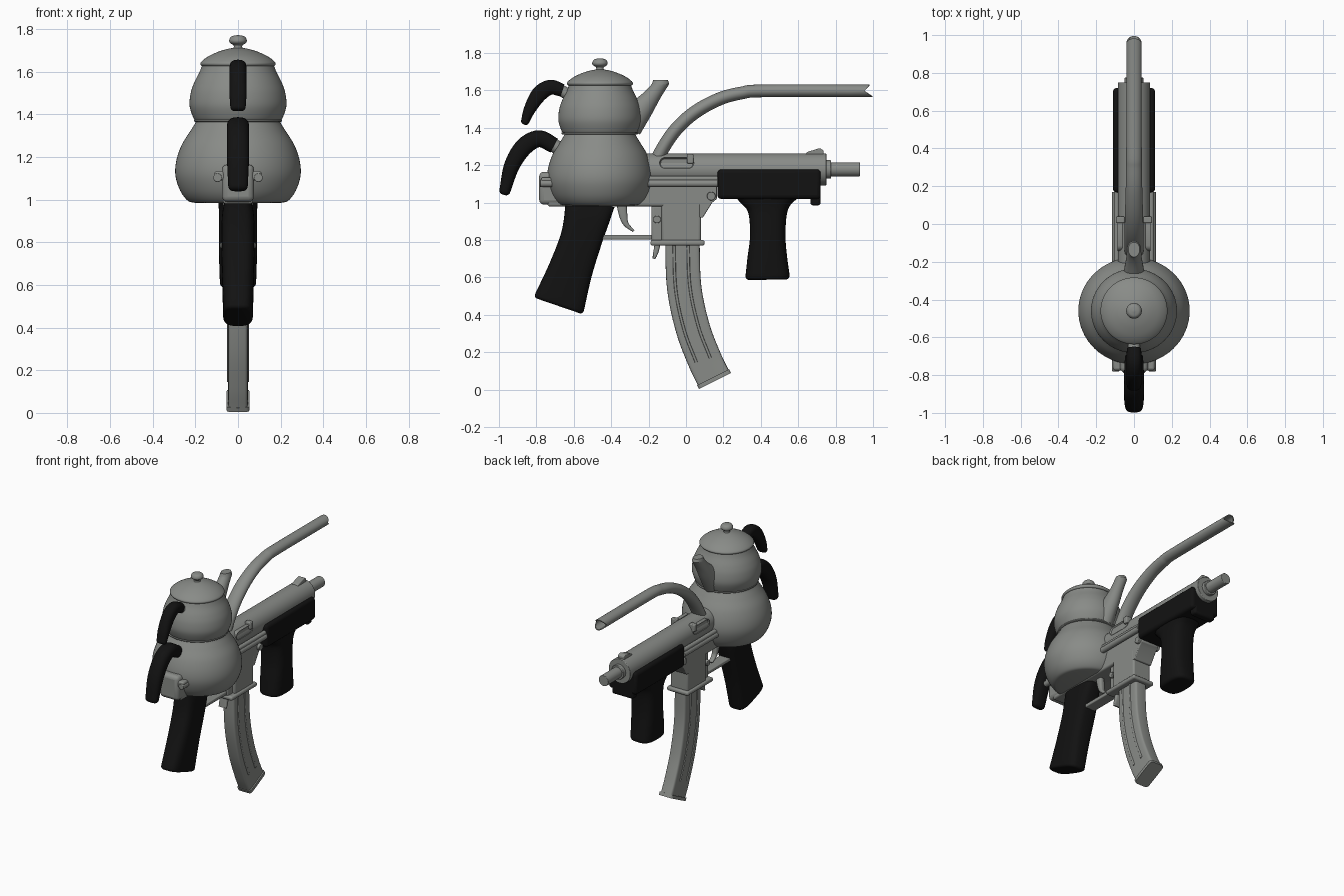
import bpy, bmesh, math
from mathutils import Vector, Matrix

if "Cube" in bpy.data.objects:
    bpy.data.objects.remove(bpy.data.objects["Cube"])

def material(name, color):
    m = bpy.data.materials.new(name)
    m.use_nodes = True
    m.diffuse_color = color
    m.node_tree.nodes["Principled BSDF"].inputs["Base Color"].default_value = color
    return m

STEEL = material("grey steel", (0.25, 0.26, 0.245, 1))
BLACK = material("black grip", (0.006, 0.006, 0.006, 1))

def finish(name, bm, mat=STEEL, bevel=0):
    bmesh.ops.recalc_face_normals(bm, faces=bm.faces)
    mesh = bpy.data.meshes.new(name)
    bm.to_mesh(mesh)
    bm.free()
    mesh.materials.append(mat)
    ob = bpy.data.objects.new(name, mesh)
    bpy.context.collection.objects.link(ob)
    if bevel:
        mod = ob.modifiers.new("Bevel", 'BEVEL')
        mod.width, mod.segments = bevel, 3
    bpy.ops.object.select_all(action='DESELECT')
    ob.select_set(True)
    bpy.context.view_layer.objects.active = ob
    bpy.ops.object.shade_smooth_by_angle(angle=math.radians(35))

def bridge(rings):
    """Closed skin over a list of rings of points."""
    bm = bmesh.new()
    loops = [[bm.verts.new(p) for p in ring] for ring in rings]
    for a, b in zip(loops, loops[1:]):
        for i in range(len(a)):
            bm.faces.new((a[i - 1], a[i], b[i], b[i - 1]))
    bm.faces.new(loops[0])
    bm.faces.new(loops[-1])
    return bm

def smooth_path(pts, steps=6):
    pts = [Vector(p) for p in pts]
    ext = [2 * pts[0] - pts[1]] + pts + [2 * pts[-1] - pts[-2]]
    out = []
    for a, b, c, d in zip(ext, ext[1:], ext[2:], ext[3:]):
        for t in [k / steps for k in range(steps)]:
            bend = (2 * a - 5 * b + 4 * c - d) * t * t + (3 * b - a - 3 * c + d) * t ** 3
            out.append((2 * b + (c - a) * t + bend) * 0.5)
    return out + [pts[-1]]

def sweep_rings(pts, power=2, rounding=0):
    """Superellipse rings along (y, z, half width, half depth)."""
    path = smooth_path(pts)
    rows = []
    for i, p in enumerate(path):
        t = path[min(i + 1, len(path) - 1)] - path[max(i - 1, 0)]
        rows.append((Vector(p[:2]), Vector(t[:2]).normalized(), p[2], p[3]))
    if rounding:
        c, t, w, d = rows[-1]
        for a in [k * math.pi / 10 for k in range(1, 6)]:
            s = rounding * (1 - math.cos(a)) * 0.95
            rows.append((c + t * rounding * math.sin(a), t, w - s, d - s))
    rings = []
    for c, t, w, d in rows:
        ring = []
        for a in [math.pi * k / 16 for k in range(32)]:
            u, v = [math.copysign(abs(f) ** (2 / power), f) for f in (math.cos(a), math.sin(a))]
            ring.append(Vector((u * w, c.x - t.y * v * d, c.y + t.x * v * d)))
        rings.append(ring)
    return rings

def sweep(name, pts, mat=STEEL, power=2, rounding=0):
    finish(name, bridge(sweep_rings(pts, power, rounding)), mat)

def lathe(name, profile, depth=1.0):
    """Turned (radius, z) profile around the pot axis."""
    turn = [math.pi * k / 32 for k in range(64)]
    finish(name, bridge([[(r * math.cos(a), -0.46 + depth * r * math.sin(a), z) for a in turn]
                         for r, z in smooth_path(profile)]))

def box(name, x, y, z, mat=STEEL, bevel=0.012):
    """Box from (low, high) ranges."""
    bm = bmesh.new()
    bmesh.ops.create_cube(bm, size=1)
    for v in bm.verts:
        v.co = [sum(r) / 2 + c * (r[1] - r[0]) for c, r in zip(v.co, (x, y, z))]
    finish(name, bm, mat, bevel)

def rod(name, start, end, r):
    a, b = Vector(start), Vector(end)
    bm = bmesh.new()
    m = Matrix.Translation((a + b) / 2) @ (b - a).to_track_quat('Z', 'Y').to_matrix().to_4x4()
    bmesh.ops.create_cone(bm, cap_ends=True, segments=32, radius1=r, radius2=r,
                          depth=(b - a).length, matrix=m)
    finish(name, bm, bevel=0.004)

def plate(name, outline, half):
    """Side outline (y, z) extruded across x."""
    finish(name, bridge([[(x, y, z) for y, z in outline] for x in (-half, half)]), bevel=0.005)

# Stacked pots, lid and knob
lathe("lower_pot", [(0.2, 0.985), (0.235, 0.995), (0.27, 1.04), (0.293, 1.11), (0.29, 1.18),
                    (0.265, 1.255), (0.225, 1.32), (0.2, 1.36), (0.197, 1.375)], 0.96)
lathe("upper_pot", [(0.195, 1.365), (0.21, 1.385), (0.227, 1.44), (0.222, 1.5),
                    (0.205, 1.55), (0.18, 1.6), (0.165, 1.64)], 0.98)
lathe("pot_seam", [(0.19, 1.364), (0.205, 1.367), (0.205, 1.375), (0.19, 1.378)])
lathe("lid", [(0.16, 1.625), (0.174, 1.63), (0.174, 1.645), (0.14, 1.672), (0.09, 1.695),
              (0.045, 1.708), (0.02, 1.712)])
lathe("lid_knob", [(0.025, 1.7), (0.02, 1.722), (0.038, 1.736), (0.041, 1.75), (0.03, 1.766), (0.005, 1.772)])

# Spout, cut level at the tip
bm = bridge(sweep_rings([(-0.31, 1.42, 0.065, 0.085), (-0.23, 1.51, 0.05, 0.06),
                         (-0.17, 1.585, 0.04, 0.042), (-0.11, 1.67, 0.036, 0.036)]))
cut = bmesh.ops.bisect_plane(bm, geom=bm.verts[:] + bm.edges[:] + bm.faces[:],
                             plane_co=(0, 0, 1.635), plane_no=(0, 0, 1), clear_outer=True)
rim = [e for e in cut["geom_cut"] if isinstance(e, bmesh.types.BMEdge)]
lip = bmesh.ops.contextual_create(bm, geom=rim)["faces"]
bmesh.ops.inset_region(bm, faces=lip, thickness=0.007, depth=-0.02)
finish("spout", bm)

# Pot handles and their sockets
sweep("upper_handle", [(-0.66, 1.6, 0.038, 0.034), (-0.725, 1.617, 0.04, 0.04), (-0.785, 1.58, 0.04, 0.042),
                       (-0.835, 1.5, 0.04, 0.032), (-0.86, 1.435, 0.036, 0.022)], BLACK, 2.5, 0.018)
sweep("lower_handle", [(-0.705, 1.305, 0.048, 0.042), (-0.785, 1.342, 0.052, 0.045), (-0.865, 1.3, 0.052, 0.048),
                       (-0.93, 1.2, 0.052, 0.042), (-0.968, 1.065, 0.046, 0.03)], BLACK, 2.5, 0.024)
rod("upper_socket", (0, -0.6, 1.56), (0, -0.68, 1.608), 0.031)
rod("lower_socket", (0, -0.62, 1.255), (0, -0.73, 1.32), 0.037)

# Curved open pipe with a notched end
rings = sweep_rings([(-0.18, 1.16, 0.045, 0.036), (-0.135, 1.27, 0.05, 0.036), (-0.055, 1.39, 0.05, 0.036),
                     (0.05, 1.485, 0.048, 0.036), (0.18, 1.555, 0.044, 0.035), (0.3, 1.587, 0.042, 0.034),
                     (0.42, 1.598, 0.041, 0.034), (0.98, 1.598, 0.041, 0.034)])
for p in rings[-1]:
    p.y = 0.955 + 0.8 * abs(p.z - 1.598) + 0.4 * max(0, 1.598 - p.z)
end = rings[-1]
for back in (0, 0.15):
    rings.append([Vector((p.x * 0.82, p.y - back, 1.598 + (p.z - 1.598) * 0.82)) for p in end])
finish("curved_pipe", bridge(rings))

# Receiver tube, barrel and front sight
for name, y0, y1, r in (("receiver_tube", -0.4, 0.75, 0.086), ("barrel_collar", 0.74, 0.775, 0.05),
                        ("barrel", 0.74, 0.93, 0.038)):
    rod(name, (0, y0, 1.178), (0, y1, 1.178), r)
plate("front_sight", [(0.63, 1.25), (0.645, 1.27), (0.715, 1.292), (0.735, 1.28), (0.735, 1.25)], 0.025)

# Lower receiver, magazine well and rear cap
box("lower_receiver", (-0.07, 0.07), (-0.74, 0.13), (0.98, 1.13))
box("rear_cap", (-0.075, 0.075), (-0.785, -0.62), (0.99, 1.165), bevel=0.025)
box("magazine_well", (-0.07, 0.07), (-0.13, 0.08), (0.78, 1.1))
box("well_lug", (-0.05, 0.05), (-0.185, -0.12), (0.79, 0.985))
box("well_collar", (-0.085, 0.085), (-0.19, 0.1), (0.77, 0.8))
box("guard_bar", (-0.04, 0.04), (-0.45, -0.17), (0.803, 0.828), bevel=0.006)
plate("front_bracket", [(0.07, 1.1), (0.165, 1.1), (0.165, 1.02), (0.14, 1), (0.09, 0.92), (0.07, 0.92)], 0.07)
rod("bracket_pin", (-0.09, 0.135, 1.035), (0.09, 0.135, 1.035), 0.023)
rod("lug_pin", (-0.07, -0.155, 0.91), (0.07, -0.155, 0.91), 0.02)

# Side rails, rear blocks, ejection ports and bolt tabs
turn = [math.pi * (k + 0.5) / 12 for k in range(24)]
frame = [(math.copysign(0.06, math.cos(a)) + 0.032 * math.cos(a) - 0.05, 1.212 + 0.03 * math.sin(a)) for a in turn]
for side, word in ((1, "left"), (-1, "right")):
    rod(word + "_upper_rail", (side * 0.092, -0.2, 1.128), (side * 0.092, 0.17, 1.128), 0.015)
    rod(word + "_lower_rail", (side * 0.096, -0.78, 1.103), (side * 0.096, 0.17, 1.103), 0.02)
    box(word + "_rear_block", sorted((side * 0.05, side * 0.11)), (-0.775, -0.7), (1.09, 1.135))
    bm = bridge([[(side * x, y, z) for y, z in frame] for x in (0.06, 0.088)])
    bmesh.ops.recalc_face_normals(bm, faces=bm.faces)
    bmesh.ops.inset_region(bm, faces=bm.faces[:][-1:], thickness=0.007, depth=-0.009)
    finish(word + "_port", bm)
    box(word + "_bolt_tab", sorted((side * 0.05, side * 0.095)), (0.005, 0.04), (1.21, 1.26), bevel=0.006)

# Trigger and magazine catch
sweep("trigger", [(-0.345, 1, 0.02, 0.028), (-0.335, 0.93, 0.02, 0.022), (-0.32, 0.885, 0.018, 0.014),
                  (-0.28, 0.848, 0.016, 0.006)], power=3)
sweep("magazine_catch", [(-0.15, 0.79, 0.03, 0.016), (-0.16, 0.74, 0.03, 0.014), (-0.172, 0.7, 0.03, 0.008)], power=4)

# Curved magazine with side ribs and base plate
curve = [(-0.02, 0.82), (-0.01, 0.55), (0.036, 0.33), (0.1, 0.16), (0.148, 0.06)]
sweep("magazine", [(y, z, 0.046, 0.092) for y, z in curve], power=8)
for name, shift in (("front_rib", -0.045), ("back_rib", 0.03)):
    sweep(name, [(y + shift, z + shift * 0.3, 0.051, 0.01) for y, z in curve[:-1]], power=4)
sweep("magazine_base", [(0.145, 0.067, 0.055, 0.096), (0.155, 0.047, 0.055, 0.096)], power=8)

# Rear grip, handguard and vertical foregrip
sweep("rear_grip", [(-0.515, 1, 0.06, 0.135), (-0.53, 0.92, 0.075, 0.122), (-0.562, 0.8, 0.078, 0.112),
                    (-0.617, 0.64, 0.075, 0.118), (-0.677, 0.465, 0.07, 0.138)], BLACK, 3.5, 0.018)
box("handguard", (-0.112, 0.112), (0.168, 0.72), (1.02, 1.178), BLACK, 0.02)
box("handguard_lip", (-0.085, 0.085), (0.665, 0.72), (0.985, 1.06), BLACK, 0.015)
sweep("foregrip", [(0.435, 1.05, 0.1, 0.2), (0.435, 1.01, 0.095, 0.15), (0.437, 0.95, 0.09, 0.105),
                   (0.437, 0.82, 0.09, 0.095), (0.435, 0.7, 0.088, 0.107), (0.436, 0.61, 0.085, 0.118)], BLACK, 3, 0.022)
